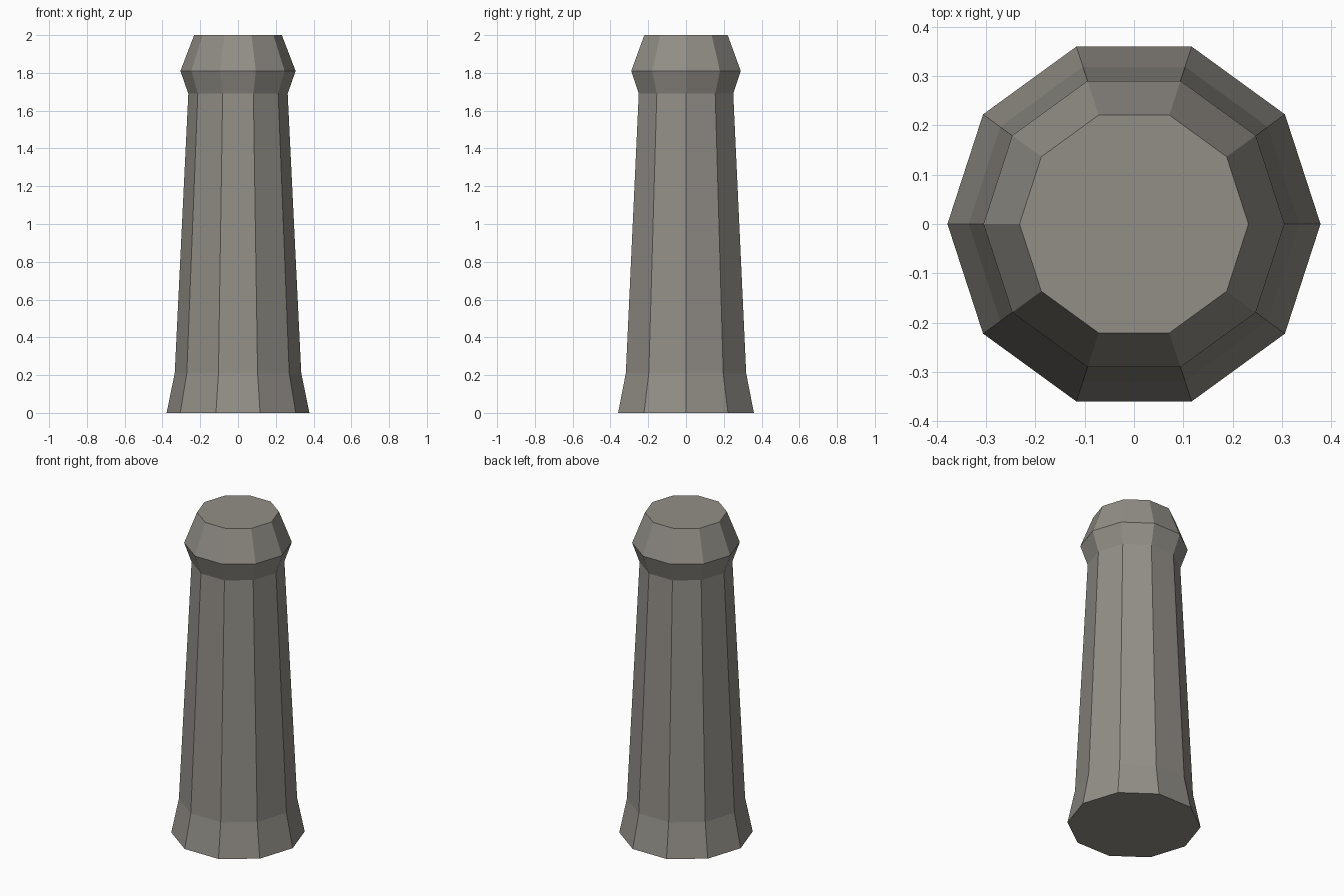
import bpy, bmesh, math

if "Cube" in bpy.data.objects:
    bpy.data.objects.remove(bpy.data.objects["Cube"])

SIDES = 10
# (radius, height) from flared foot to chamfered cap
PROFILE = [(0.378, 0.0), (0.335, 0.21), (0.263, 1.69), (0.305, 1.81), (0.232, 2.0)]

stone = bpy.data.materials.new("warm grey stone")
stone.diffuse_color = (0.29, 0.275, 0.245, 1)
stone.use_nodes = True
stone.node_tree.nodes["Principled BSDF"].inputs["Base Color"].default_value = stone.diffuse_color

# Bollard: stacked ten-sided rings, closed at both ends
bm = bmesh.new()
rings = [[bm.verts.new((r * math.cos(2 * math.pi * i / SIDES),
                        r * math.sin(2 * math.pi * i / SIDES), z))
          for i in range(SIDES)] for r, z in PROFILE]
for low, high in zip(rings, rings[1:]):
    for i in range(SIDES):
        j = (i + 1) % SIDES
        bm.faces.new((low[i], low[j], high[j], high[i]))
bm.faces.new(rings[0][::-1])
bm.faces.new(rings[-1])

mesh = bpy.data.meshes.new("stone_bollard")
bm.to_mesh(mesh)
bm.free()
mesh.materials.append(stone)
bpy.context.collection.objects.link(bpy.data.objects.new("stone_bollard", mesh))
